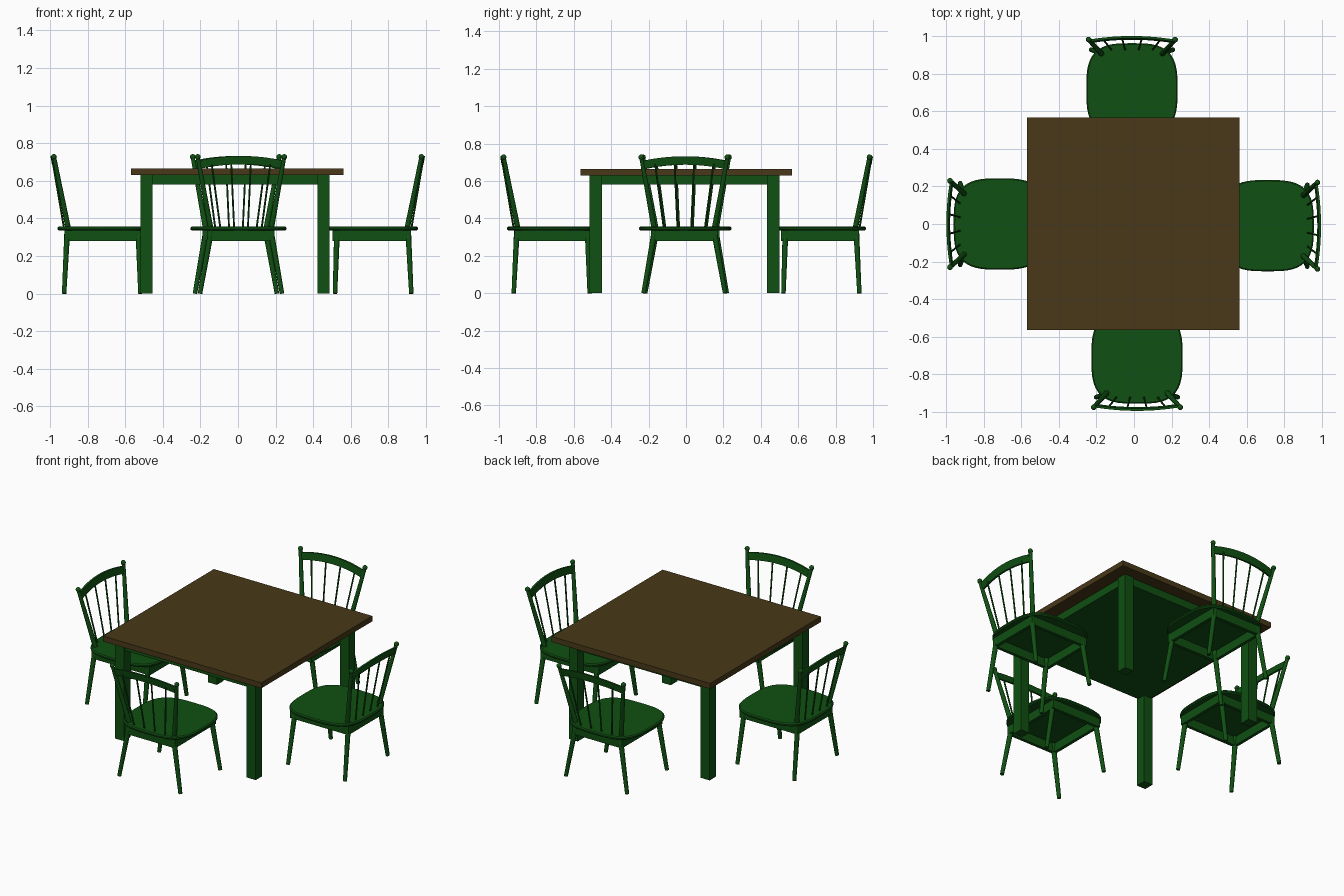
import bpy, bmesh, math
from mathutils import Vector, Matrix

if "Cube" in bpy.data.objects:
    bpy.data.objects.remove(bpy.data.objects["Cube"])


def material(name, color):
    m = bpy.data.materials.new(name)
    m.diffuse_color = (*color, 1)
    m.use_nodes = True
    m.node_tree.nodes["Principled BSDF"].inputs["Base Color"].default_value = m.diffuse_color
    return m


GREEN = material("green paint", (0.005, 0.08, 0.006))
BROWN = material("brown wood", (0.065, 0.04, 0.009))


def finish(name, bm, mat=GREEN, place=Matrix(), smooth=False):
    bmesh.ops.recalc_face_normals(bm, faces=bm.faces)
    me = bpy.data.meshes.new(name)
    bm.to_mesh(me)
    bm.free()
    me.materials.append(mat)
    ob = bpy.data.objects.new(name, me)
    bpy.context.collection.objects.link(ob)
    ob.matrix_world = place
    if smooth:
        bpy.context.view_layer.objects.active = ob
        ob.select_set(True)
        bpy.ops.object.shade_smooth_by_angle(angle=math.radians(40))
        ob.select_set(False)


def add_box(bm, lo, hi):
    lo, hi = Vector(lo), Vector(hi)
    mat = Matrix.Translation((lo + hi) / 2) @ Matrix.Diagonal((*(hi - lo), 1))
    bmesh.ops.create_cube(bm, size=1, matrix=mat)


def add_rod(bm, a, b, r1, r2, sides=12):
    a, b = Vector(a), Vector(b)
    d = b - a
    mat = Matrix.Translation((a + b) / 2) @ d.to_track_quat('Z', 'Y').to_matrix().to_4x4()
    bmesh.ops.create_cone(bm, cap_ends=True, segments=sides, radius1=r1, radius2=r2,
                          depth=d.length, matrix=mat)


def box(name, lo, hi, mat=GREEN):
    bm = bmesh.new()
    add_box(bm, lo, hi)
    finish(name, bm, mat)


# Table: top, solid underframe, square legs
box("table_top", (-0.569, -0.563, 0.63), (0.561, 0.567, 0.665), BROWN)
box("table_underframe", (-0.508, -0.505, 0.58), (0.477, 0.489, 0.63))
for i, x in enumerate((-0.486, 0.455)):
    for j, y in enumerate((-0.482, 0.466)):
        box(f"table_leg_{i}{j}", (x - 0.032, y - 0.033, 0), (x + 0.032, y + 0.033, 0.63))


def chair(tag, place):
    # Local frame: the sitter faces +y, y = -d is the distance from the table centre
    # Seat: rounded-square slab with an eased edge
    bm = bmesh.new()
    n, rings = 48, []
    for z, s in ((0.336, 0.975), (0.342, 1), (0.350, 1), (0.356, 0.975)):
        ring = []
        for k in range(n):
            c, si = math.cos(2 * math.pi * k / n), math.sin(2 * math.pi * k / n)
            e = 2 / 3.2
            ring.append(bm.verts.new((math.copysign(abs(c) ** e, c) * 0.243 * s,
                                      math.copysign(abs(si) ** e, si) * 0.246 * s - 0.714, z)))
        rings.append(ring)
    for a, b in zip(rings, rings[1:]):
        for k in range(n):
            bm.faces.new((a[k], a[(k + 1) % n], b[(k + 1) % n], b[k]))
    bm.faces.new(rings[0])
    bm.faces.new(rings[-1])
    finish(tag + "_seat", bm, place=place, smooth=True)

    # Apron: open frame of four boards
    bm = bmesh.new()
    for s in (-1, 1):
        x, y = s * 0.168, -0.714 + s * 0.198
        add_box(bm, (x - 0.01, -0.922, 0.28), (x + 0.01, -0.506, 0.338))
        add_box(bm, (-0.158, y - 0.01, 0.28), (0.158, y + 0.01, 0.338))
    finish(tag + "_apron", bm, place=place)

    # Splayed round legs
    bm = bmesh.new()
    for s in (-1, 1):
        for foot, top in ((-0.925, -0.908), (-0.519, -0.53)):
            add_rod(bm, (s * 0.218, foot, 0), (s * 0.158, top, 0.338), 0.012, 0.016)
    finish(tag + "_legs", bm, place=place, smooth=True)

    # Back posts with ball ends
    bm = bmesh.new()
    for s in (-1, 1):
        add_rod(bm, (s * 0.16, -0.902, 0.34), (s * 0.229, -0.977, 0.72), 0.015, 0.011)
        bmesh.ops.create_uvsphere(bm, u_segments=12, v_segments=8, radius=0.015,
                                  matrix=Matrix.Translation((s * 0.23, -0.979, 0.727)))
    finish(tag + "_back_posts", bm, place=place, smooth=True)

    # Thin fanned spindles
    bm = bmesh.new()
    for k in (-1.5, -0.5, 0.5, 1.5):
        add_rod(bm, (k * 0.073, -0.925, 0.345), (k * 0.104, -0.984, 0.69), 0.005, 0.005, 8)
    finish(tag + "_spindles", bm, place=place, smooth=True)

    # Arched crest rail, bowed backwards
    bm = bmesh.new()
    secs = []
    for k in range(17):
        t = k / 8 - 1
        bow = 1 - t * t
        x, y, z = t * 0.222, -0.971 - 0.018 * bow, 0.663 + 0.024 * bow
        secs.append([bm.verts.new((x, y + dy, z + dz)) for dy, dz in
                     ((0.011, 0), (-0.001, 0), (-0.009, 0.045), (0.003, 0.045))])
    for a, b in zip(secs, secs[1:]):
        for k in range(4):
            bm.faces.new((a[k], a[(k + 1) % 4], b[(k + 1) % 4], b[k]))
    bm.faces.new(secs[0])
    bm.faces.new(secs[-1])
    finish(tag + "_crest_rail", bm, place=place, smooth=True)


# Four chairs around the table, each a little off centre
for tag, angle, shift in (("front_chair", 0, (0.016, 0.004, 0)),
                          ("right_chair", 90, (-0.003, -0.009, 0)),
                          ("back_chair", 180, (-0.011, 0.002, 0)),
                          ("left_chair", 270, (0, 0, 0))):
    chair(tag, Matrix.Translation(shift) @ Matrix.Rotation(math.radians(angle), 4, 'Z'))
